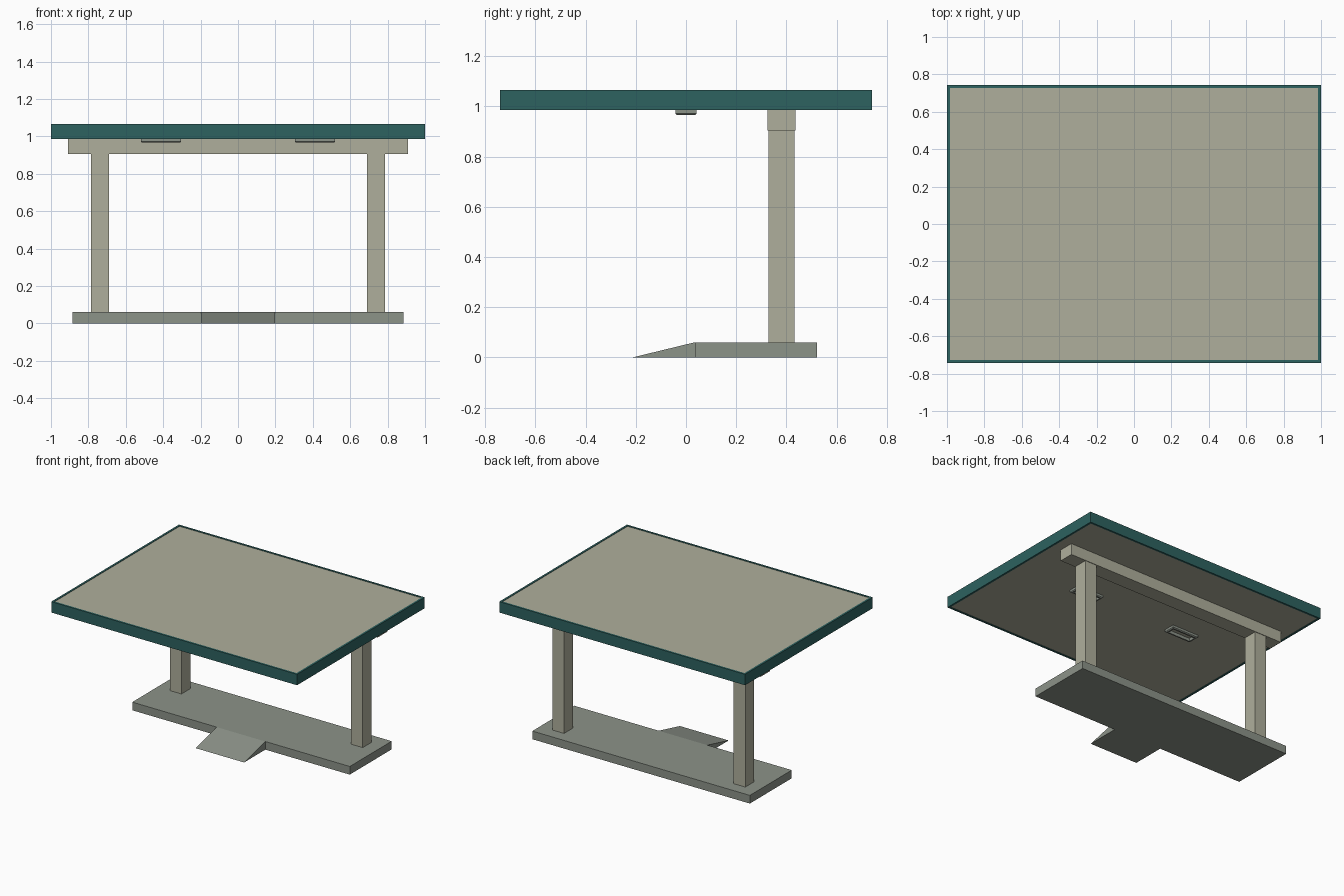
import bpy, bmesh

if "Cube" in bpy.data.objects:
    bpy.data.objects.remove(bpy.data.objects["Cube"])


def material(name, rgb):
    lin = [((c / 255 + 0.055) / 1.055) ** 2.4 for c in rgb]
    m = bpy.data.materials.new(name)
    m.diffuse_color = (*lin, 1)
    m.use_nodes = True
    m.node_tree.nodes["Principled BSDF"].inputs["Base Color"].default_value = m.diffuse_color
    return m


beige = material("beige", (175, 175, 156))
grey = material("grey green", (140, 147, 137))
teal = material("dark teal", (45, 98, 96))


def finish(name, bm, mat):
    bmesh.ops.recalc_face_normals(bm, faces=bm.faces)
    me = bpy.data.meshes.new(name)
    bm.to_mesh(me)
    bm.free()
    me.materials.append(mat)
    ob = bpy.data.objects.new(name, me)
    bpy.context.collection.objects.link(ob)
    return ob


def box(name, x, y, z, mat):
    bm = bmesh.new()
    bmesh.ops.create_cube(bm, size=1)
    for v in bm.verts:
        v.co = [r[0] if c < 0 else r[1] for r, c in zip((x, y, z), v.co)]
    return finish(name, bm, mat)


def frame(name, x, y, z, w, mat, chamfer=0.0):
    """Rectangular ring; chamfer pulls in the outer bottom edge."""
    bm = bmesh.new()

    def loop(d, h):
        return [bm.verts.new((px, py, h)) for px, py in (
            (x[0] + d, y[0] + d), (x[1] - d, y[0] + d),
            (x[1] - d, y[1] - d), (x[0] + d, y[1] - d))]

    rings = [loop(0, z[1]), loop(w, z[1]), loop(w, z[0]), loop(chamfer, z[0])]
    if chamfer:
        rings.append(loop(0, z[0] + chamfer))
    for a, b in zip(rings, rings[1:] + rings[:1]):
        for i in range(4):
            j = (i + 1) % 4
            bm.faces.new((a[i], a[j], b[j], b[i]))
    return finish(name, bm, mat)


# Table top: panel set inside a thin edge band
frame("edge_band", (-1, 1), (-0.742, 0.742), (0.985, 1.065), 0.015, teal)
box("top_panel", (-0.985, 0.985), (-0.727, 0.727), (0.988, 1.062), beige)

# Cross beam under the top
box("cross_beam", (-0.91, 0.91), (0.325, 0.436), (0.905, 0.988), beige)

# Legs and underside pull frames, one per side
for side, s in (("left", -1), ("right", 1)):
    box(side + "_leg", sorted((s * 0.69, s * 0.785)), (0.328, 0.432), (0.06, 0.905), beige)
    frame(side + "_pull_frame", sorted((s * 0.305, s * 0.519)), (-0.042, 0.042),
          (0.966, 0.988), 0.016, grey, 0.006)

# Foot slab
box("foot_slab", (-0.885, 0.885), (0.035, 0.522), (0, 0.06), grey)

# Ramp in front of the slab
bm = bmesh.new()
ends = [[bm.verts.new((x, y, z)) for y, z in ((-0.212, 0), (0.035, 0), (0.035, 0.06))]
        for x in (-0.198, 0.198)]
for e in ends:
    bm.faces.new(e)
for i in range(3):
    j = (i + 1) % 3
    bm.faces.new((ends[0][i], ends[0][j], ends[1][j], ends[1][i]))
finish("foot_ramp", bm, grey)
